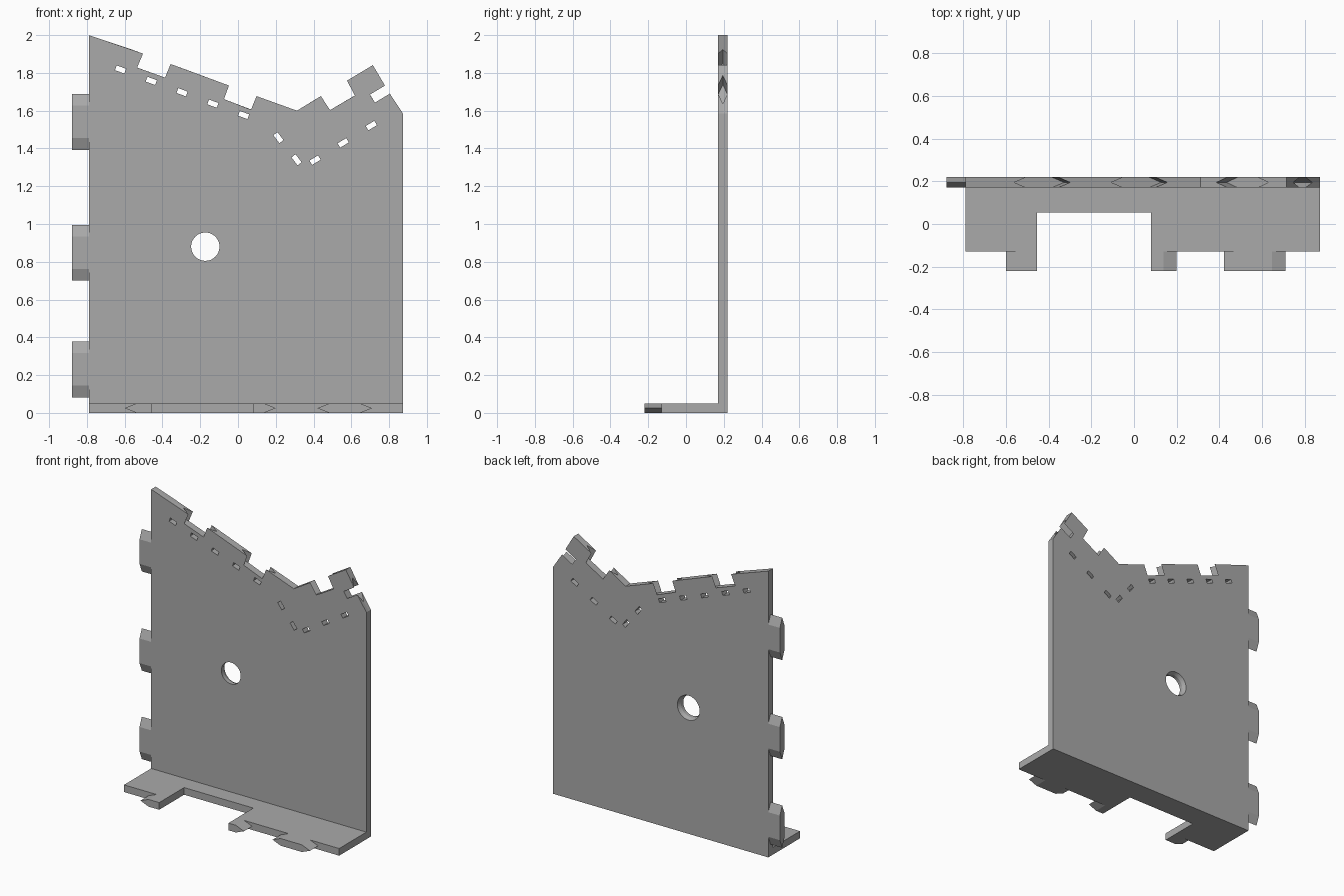
import bpy
import bmesh
from math import cos, sin, pi, radians
from mathutils import Matrix, Vector

cube = bpy.data.objects.get("Cube")
if cube:
    bpy.data.objects.remove(cube)

grey = bpy.data.materials.new("plain grey")
grey.use_nodes = True
grey.diffuse_color = (0.4, 0.4, 0.4, 1)
grey.node_tree.nodes["Principled BSDF"].inputs["Base Color"].default_value = (0.4, 0.4, 0.4, 1)

SNAP = 0.062           # depth of the pointed snap edges
FRONT, BACK = 0.17, 0.22
MIDDLE = (FRONT + BACK) / 2
THICK = 0.05


def make_object(name, bm):
    bmesh.ops.recalc_face_normals(bm, faces=bm.faces)
    mesh = bpy.data.meshes.new(name)
    bm.to_mesh(mesh)
    bm.free()
    mesh.materials.append(grey)
    obj = bpy.data.objects.new(name, mesh)
    bpy.context.collection.objects.link(obj)
    return obj


def loft(name, rings):
    """Skin a stack of equal rings and cap both ends."""
    bm = bmesh.new()
    loops = [[bm.verts.new(p) for p in ring] for ring in rings]
    n = len(loops[0])
    for a, b in zip(loops, loops[1:]):
        for i in range(n):
            j = (i + 1) % n
            bm.faces.new((a[i], a[j], b[j], b[i]))
    bm.faces.new(loops[0])
    bm.faces.new(loops[-1])
    return make_object(name, bm)


def snap_panel(name, outline, levels, place):
    """Panel whose snap edges (points with a direction) move at mid thickness."""
    rings = []
    for level, shift in zip(levels, (0, SNAP, 0)):
        rings.append([place(Vector(p) + Vector(d) * shift, level) for p, d in outline])
    return loft(name, rings)


def edge(direction, *points):
    return [(p, direction) for p in points]


def cut(target, cutter):
    cutter.hide_render = True
    mod = target.modifiers.new("cut", 'BOOLEAN')
    mod.object = cutter
    mod.solver = 'EXACT'
    bpy.context.view_layer.objects.active = target
    bpy.ops.object.modifier_apply(modifier=mod.name)
    bpy.data.objects.remove(cutter)


# Directions used by the snap edges
STILL, UP, DOWN = (0, 0), (0, 1), (0, -1)
fall, rise = radians(-20), radians(31)
FALL, FALL_REV = (cos(fall), sin(fall)), (-cos(fall), -sin(fall))
RISE, RISE_REV = (cos(rise), sin(rise)), (-cos(rise), -sin(rise))
SIDE, SIDE_REV = (sin(rise), -cos(rise)), (-sin(rise), cos(rise))

# Wall outline: notched sloping top, then pointed tabs down the right side
LEFT_EDGE, TAB_EDGE = -0.79, -0.88
wall_outline = (
    edge(STILL, (LEFT_EDGE, 2.0))
    + edge(FALL_REV, (-0.503, 1.902), (-0.534, 1.828))
    + edge(FALL, (-0.386, 1.775), (-0.357, 1.847))
    + edge(FALL_REV, (-0.048, 1.733), (-0.074, 1.661))
    + edge(FALL, (0.069, 1.605), (0.098, 1.677))
    + edge(STILL, (0.312, 1.60))
    + edge(RISE_REV, (0.439, 1.677), (0.487, 1.603))
    + edge(RISE, (0.619, 1.68), (0.577, 1.759))
    + edge(STILL, (0.714, 1.841))
    + edge(SIDE_REV, (0.778, 1.733), (0.698, 1.685))
    + edge(SIDE, (0.725, 1.643), (0.804, 1.69))
    + edge(STILL, (0.873, 1.585), (0.873, 0), (LEFT_EDGE, 0))
)
for centre in (0.23, 0.848, 1.541):
    low, high = centre - 0.086, centre + 0.086
    wall_outline += edge(DOWN, (LEFT_EDGE, low), (TAB_EDGE, low))
    wall_outline += edge(UP, (TAB_EDGE, high), (LEFT_EDGE, high))
wall = snap_panel("wall", wall_outline, (FRONT, MIDDLE, BACK),
                  lambda p, level: (p.x, level, p.y))

# Small slots that follow the top edge
slots = [(-0.622 + 0.163 * i, 1.818 - 0.0603 * i, fall) for i in range(5)]
slots += [(0.214, 1.457, radians(-53)), (0.31, 1.34, radians(-53))]
slots += [(0.408 + 0.149 * i, 1.338 + 0.0915 * i, rise) for i in range(3)]
bm = bmesh.new()
for x, z, angle in slots:
    place = (Matrix.Translation((x, MIDDLE, z)) @ Matrix.Rotation(-angle, 4, 'Y')
             @ Matrix.Diagonal((0.053, 0.2, 0.027, 1)))
    bmesh.ops.create_cube(bm, size=1, matrix=place)
cut(wall, make_object("slot_cutter", bm))

# Round hole, flared towards the back
hole_rings = []
for y, r in ((0.1, 0.075), (MIDDLE, 0.075), (BACK, 0.086), (0.3, 0.086)):
    hole_rings.append([(-0.173 + r * cos(a * pi / 24), y, 0.88 + r * sin(a * pi / 24))
                       for a in range(48)])
cut(wall, loft("hole_cutter", hole_rings))

# Floor plate with a recess and pointed tabs along the front
LEFT, RIGHT = (-1, 0), (1, 0)
EDGE, TIP = -0.13, -0.22
floor_outline = (
    edge(STILL, (LEFT_EDGE, FRONT), (LEFT_EDGE, EDGE))
    + edge(LEFT, (-0.538, EDGE), (-0.538, TIP))
    + edge(STILL, (-0.455, TIP), (-0.455, 0.055), (0.08, 0.055), (0.08, TIP))
    + edge(RIGHT, (0.138, TIP), (0.138, EDGE))
    + edge(LEFT, (0.483, EDGE), (0.483, TIP))
    + edge(RIGHT, (0.648, TIP), (0.648, EDGE))
    + edge(STILL, (0.873, EDGE), (0.873, FRONT))
)
snap_panel("floor_plate", floor_outline, (0, THICK / 2, THICK),
           lambda p, level: (p.x, p.y, level))
